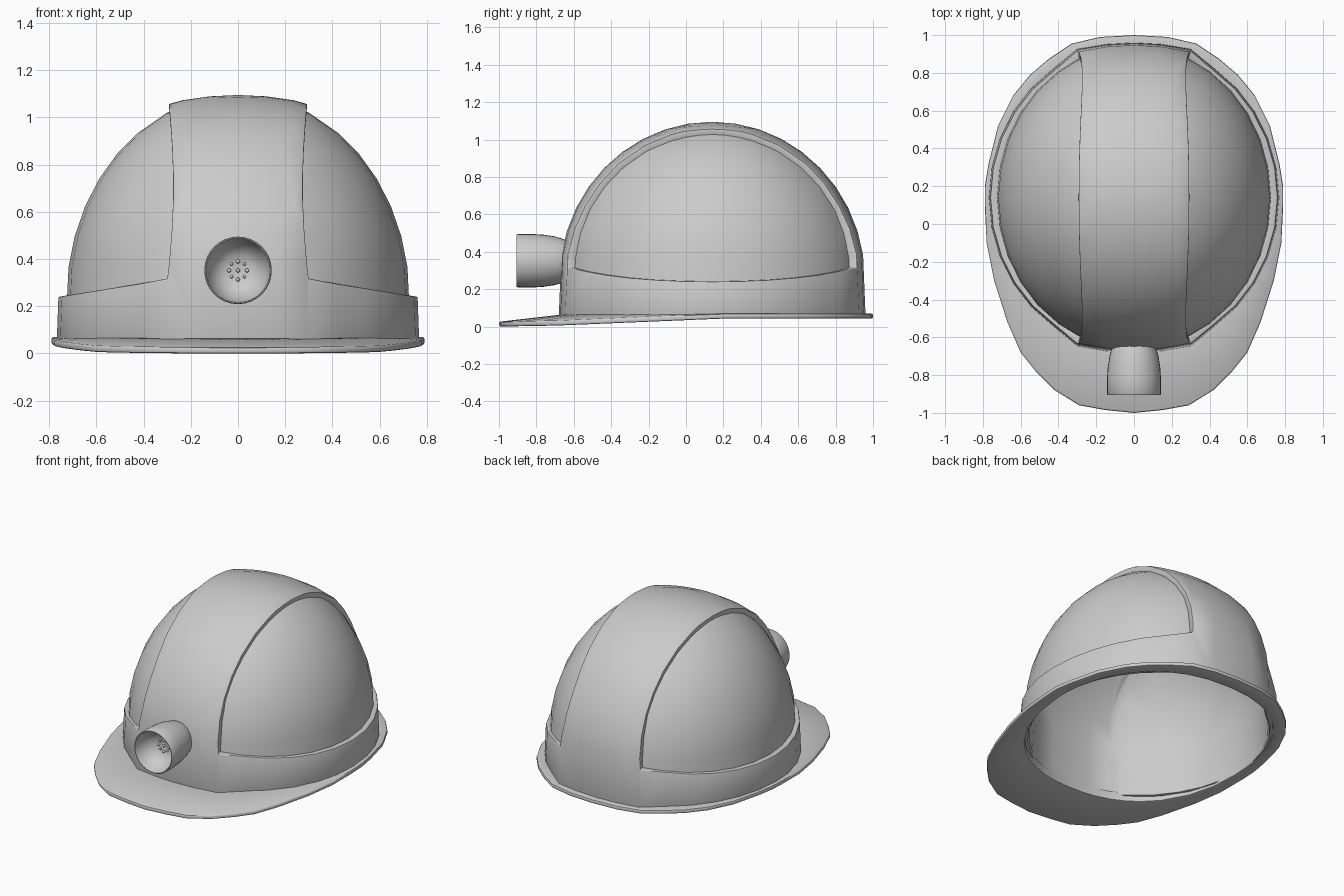
import bpy, bmesh
from math import sin, cos, pi, sqrt, radians
from mathutils import Vector

cube = bpy.data.objects.get("Cube")
if cube:
    bpy.data.objects.remove(cube, do_unlink=True)

CY = 0.14          # dome centre in y
STRIP = 0.3        # half width of the raised centre strip

gray = bpy.data.materials.new("plain_gray")
gray.use_nodes = True
gray.diffuse_color = (0.6, 0.6, 0.6, 1)
gray.node_tree.nodes["Principled BSDF"].inputs["Base Color"].default_value = (0.6, 0.6, 0.6, 1)


def finish(bm, name, thickness=0, bevel=0, angle=40):
    """Turn a bmesh into a shaded object with its modifiers applied."""
    bmesh.ops.recalc_face_normals(bm, faces=bm.faces)
    mesh = bpy.data.meshes.new(name)
    bm.to_mesh(mesh)
    bm.free()
    ob = bpy.data.objects.new(name, mesh)
    bpy.context.collection.objects.link(ob)
    mesh.materials.append(gray)
    bpy.ops.object.select_all(action='DESELECT')
    ob.select_set(True)
    bpy.context.view_layer.objects.active = ob
    if thickness:
        mod = ob.modifiers.new("shell", 'SOLIDIFY')
        mod.thickness = thickness
        mod.offset = -1
        bpy.ops.object.modifier_apply(modifier=mod.name)
    if bevel:
        mod = ob.modifiers.new("soft_edges", 'BEVEL')
        mod.width = bevel
        mod.segments = 2
        mod.limit_method = 'ANGLE'
        mod.angle_limit = radians(50)
        bpy.ops.object.modifier_apply(modifier=mod.name)
    bpy.ops.object.shade_smooth_by_angle(angle=radians(angle))
    return ob


def loft(bm, rings, closed=False):
    """Skin a list of equal point loops with quads."""
    loops = [[bm.verts.new(p) for p in ring] for ring in rings]
    pairs = list(zip(loops, loops[1:] + loops[:1])) if closed else list(zip(loops, loops[1:]))
    n = len(loops[0])
    for a, b in pairs:
        for i in range(n):
            j = (i + 1) % n
            bm.faces.new((a[i], a[j], b[j], b[i]))
    return loops


def slide(v, k, z0):
    """Scale a point lengthwise about the dome centre."""
    v.co.y = CY + (v.co.y - CY) * k
    if v.co.z > z0:
        v.co.z = z0 + (v.co.z - z0) * k


def dome(rx, ry, z0, height, base, segs=32, steps=10):
    """Half ellipsoid on a short wall, with an edge line along each side of the strip."""
    bm = bmesh.new()
    levels = [(1.004, base)] + [(cos(k * pi / 2 / steps), z0 + height * sin(k * pi / 2 / steps))
                                for k in range(1, steps)]
    rings = [[(s * rx * cos(2 * pi * i / segs), CY + s * ry * sin(2 * pi * i / segs), z)
              for i in range(segs)] for s, z in levels]
    last = loft(bm, rings)[-1]
    pole = bm.verts.new((0, CY, z0 + height))
    for i in range(segs):
        bm.faces.new((last[i], last[(i + 1) % segs], pole))
    # pull near points onto the strip border so that no slivers are cut
    for v in bm.verts:
        x = v.co.x
        if abs(abs(x) - STRIP) < 0.035:
            slide(v, sqrt((1 - (STRIP / rx) ** 2) / (1 - (x / rx) ** 2)), z0)
            v.co.x = STRIP if x > 0 else -STRIP
    for s in (-1, 1):
        cut(bm, bm.faces[:], (s * STRIP, 0, 0), (s, 0, 0))
    return bm


def flatten_strip(bm, rx, z0):
    """Make the centre strip flatter across its width."""
    for v in bm.verts:
        x = v.co.x
        if abs(x) < STRIP + 0.005:
            slide(v, sqrt(1 - (x / 1.05) ** 2) / sqrt(1 - (x / rx) ** 2), z0)


def cut(bm, faces, point, normal, **kw):
    geom = list({v for f in faces for v in f.verts}) + \
        list({e for f in faces for e in f.edges}) + list(faces)
    bmesh.ops.bisect_plane(bm, geom=geom, dist=1e-5, plane_co=point, plane_no=normal, **kw)


# Raised shell: headband and centre strip, with the side panels cut out
bm = dome(0.765, 0.817, 0.25, 0.845, 0.05)
for s in (-1, 1):
    side = [f for f in bm.faces if f.calc_center_median().x * s > STRIP]
    cut(bm, side, (s * STRIP, 0, 0.315), (s * 0.16, 0, 1))
holes = [f for f in bm.faces
         if abs(f.calc_center_median().x) > STRIP
         and f.calc_center_median().z > 0.315 - 0.16 * (abs(f.calc_center_median().x) - STRIP)]
bmesh.ops.delete(bm, geom=holes, context='FACES')
flatten_strip(bm, 0.765, 0.25)
for v in bm.verts:
    # pinch the long edges of the strip
    if abs(v.co.x) < STRIP + 0.005 and v.co.z > 0.34:
        v.co.x *= 1 - 0.08 * max(0, sin(pi * (v.co.z - 0.3) / 0.82))
finish(bm, "headband_and_strip", thickness=0.05, bevel=0.01)

# Side panels, set in under the raised shell
for s, name in ((-1, "right_panel"), (1, "left_panel")):
    bm = dome(0.727, 0.808, 0.23, 0.868, 0.12)
    cut(bm, bm.faces[:], (s * 0.265, 0, 0), (s, 0, 0), clear_inner=True)
    finish(bm, name)

# Inner lining, following the strip
bm = dome(0.713, 0.757, 0.25, 0.79, 0.055)
flatten_strip(bm, 0.713, 0.25)
finish(bm, "lining")

# Brim with a front visor
half = [(0, 1), (.18, .99), (.33, .955), (.45, .875), (.55, .79), (.64, .68), (.72, .52), (.77, .32),
        (.79, .2), (.79, .1), (.78, -.1), (.74, -.3), (.67, -.52), (.6, -.68), (.52, -.78),
        (.42, -.88), (.29, -.96), (.15, -.985), (0, -1)]
outline = half + [(-x, y) for x, y in half[-2:0:-1]]


def low(y):
    """Height of the brim underside."""
    if y < -0.7:
        return 0.005 * (y + 1) / 0.3
    return min(0.043, 0.005 + 0.042 * (y + 0.7))


def opening(x, y):
    """Point of the head opening in the same direction from the centre."""
    k = (abs(x / 0.715) ** 2.25 + abs((y - CY) / 0.757) ** 2.25) ** (-1 / 2.25)
    return x * k, CY + (y - CY) * k


inner = [opening(x, y) for x, y in outline]
bm = bmesh.new()
loft(bm, [[(x, y, low(y)) for x, y in inner],
          [(x, y, low(y)) for x, y in outline],
          [(x, y, low(y) + 0.026) for x, y in outline],
          [(x, y, 0.07) for x, y in inner]], closed=True)
finish(bm, "brim", bevel=0.008)

# Headlamp: round housing with a hollow dish
LAMP_Z = 0.352
profile = [(.1, -.62), (.116, -.655), (.13, -.7), (.139, -.76), (.143, -.82), (.143, -.9), (.14, -.905),
           (.136, -.905), (.124, -.86), (.1, -.82), (.07, -.795), (.035, -.785), (.002, -.783)]
bm = bmesh.new()
N = 32
rings = loft(bm, [[(r * cos(2 * pi * i / N), y, LAMP_Z + r * sin(2 * pi * i / N)) for i in range(N)]
                  for r, y in profile])
for ring in (rings[0], rings[-1]):
    bm.faces.new(ring)
finish(bm, "headlamp")

# Bulbs in the dish
bm = bmesh.new()
spots = [(0, 0)] + [(0.038 * cos(k * pi / 4), 0.038 * sin(k * pi / 4)) for k in range(8)]
for k, (x, z) in enumerate(spots):
    ball = bmesh.ops.create_uvsphere(bm, u_segments=10, v_segments=6,
                                     radius=0.009 if k % 2 or k == 0 else 0.007)
    bmesh.ops.translate(bm, verts=ball["verts"], vec=Vector((x, -0.79, LAMP_Z + z)))
finish(bm, "bulbs", angle=60)
